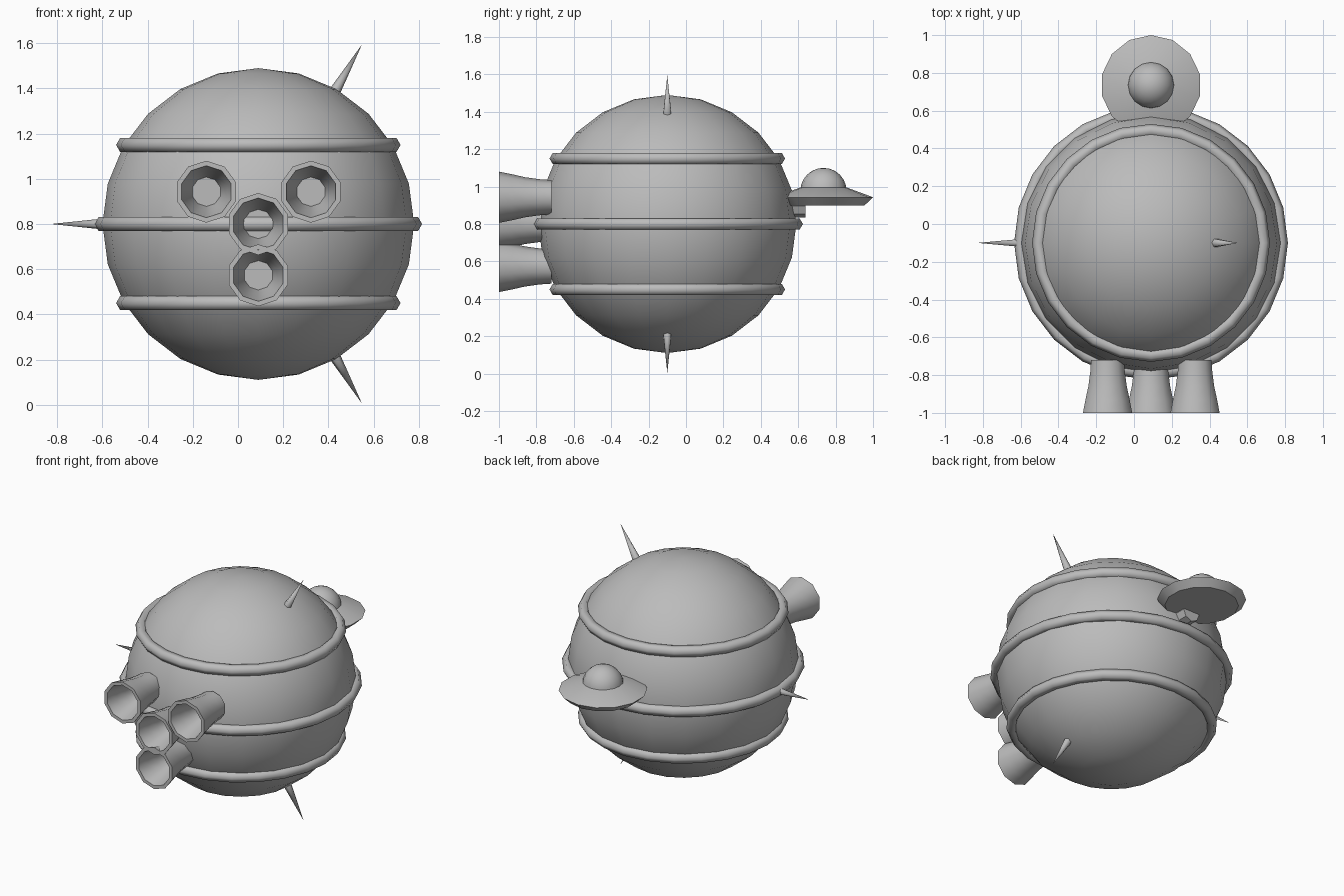
import bpy, bmesh, math
from mathutils import Vector, Matrix

if "Cube" in bpy.data.objects:
    bpy.data.objects.remove(bpy.data.objects["Cube"])

CENTRE = Vector((0.09, -0.10, 0.80))
R = 0.69

grey = bpy.data.materials.new("hull grey")
grey.diffuse_color = (0.5, 0.5, 0.5, 1)
grey.use_nodes = True
grey.node_tree.nodes["Principled BSDF"].inputs["Base Color"].default_value = grey.diffuse_color


def finish(bm, name, matrix, angle):
    bmesh.ops.remove_doubles(bm, verts=bm.verts, dist=1e-5)
    bmesh.ops.recalc_face_normals(bm, faces=bm.faces)
    me = bpy.data.meshes.new(name)
    bm.to_mesh(me)
    bm.free()
    me.materials.append(grey)
    ob = bpy.data.objects.new(name, me)
    bpy.context.collection.objects.link(ob)
    ob.matrix_world = matrix
    bpy.ops.object.select_all(action='DESELECT')
    ob.select_set(True)
    bpy.context.view_layer.objects.active = ob
    bpy.ops.object.shade_smooth_by_angle(angle=math.radians(angle))
    return ob


def lathe(name, profile, sides, matrix, closed=False, start=0.0, angle=40):
    """Spin (radius, height) points around local z."""
    bm = bmesh.new()
    rows = []
    for r, z in profile:
        if r < 1e-6:
            rows.append([bm.verts.new((0, 0, z))] * sides)
        else:
            rows.append([bm.verts.new((r * math.cos(start + math.tau * i / sides),
                                       r * math.sin(start + math.tau * i / sides), z))
                         for i in range(sides)])
    pairs = list(zip(rows, rows[1:]))
    if closed:
        pairs.append((rows[-1], rows[0]))
    for a, b in pairs:
        for i in range(sides):
            j = (i + 1) % sides
            quad = list(dict.fromkeys((a[i], a[j], b[j], b[i])))
            if len(quad) > 2:
                bm.faces.new(quad)
    return finish(bm, name, matrix, angle)


def at(x, y, z):
    return Matrix.Translation((x, y, z))


# Spherical hull
arc = [(R * math.sin(math.pi * k / 12), R * math.cos(math.pi * k / 12)) for k in range(13)]
lathe("hull", arc, 20, Matrix.Translation(CENTRE))

# Three hoops around the hull
for label, dz in (("lower", -0.35), ("middle", 0.0), ("upper", 0.35)):
    major = math.sqrt(R * R - dz * dz)
    hexagon = [(major + 0.035 * math.cos(math.tau * k / 6),
                0.035 * math.sin(math.tau * k / 6)) for k in range(6)]
    lathe(label + "_hoop", hexagon, 24,
          Matrix.Translation(CENTRE + Vector((0, 0, dz))), closed=True, angle=70)

# Spikes pointing out from the hull
for label, deg in (("upper", 60), ("lower", -60), ("side", 180)):
    a = math.radians(deg)
    d = Vector((math.cos(a), 0, math.sin(a)))
    turn = Vector((0, 0, 1)).rotation_difference(d).to_matrix().to_4x4()
    lathe(label + "_spike", [(0, 0.65), (0.028, 0.65), (0, 0.918)], 6,
          Matrix.Translation(CENTRE) @ turn, angle=65)

# Flared hollow engine nozzles facing forward
nozzle = [(0, 0.72), (0.092, 0.72), (0.096, 0.78), (0.107, 0.86), (0.123, 0.93), (0.137, 1.0),
          (0.115, 1.0), (0.098, 0.93), (0.080, 0.86), (0.065, 0.80), (0, 0.80)]
forward = Matrix.Rotation(math.pi / 2, 4, 'X')
for label, x, z in (("left", -0.14, 0.943), ("right", 0.323, 0.943),
                    ("centre", 0.09, 0.80), ("bottom", 0.09, 0.573)):
    lathe(label + "_nozzle", nozzle, 10, at(x, 0, z) @ forward, start=math.pi / 2)

# Saucer docked at the back
lathe("saucer", [(0, 0.90), (0.22, 0.90), (0.265, 0.943), (0.125, 0.995), (0, 1.0)],
      14, at(0.09, 0.735, 0), start=math.pi / 2, angle=40)

# Saucer dome
dome = [(0.124 * math.cos(math.pi / 2 * k / 6), 0.124 * math.sin(math.pi / 2 * k / 6))
        for k in range(7)]
lathe("saucer_dome", [(0, 0)] + dome, 16, at(0.09, 0.735, 0.976))

# Short docking stub below the saucer
lathe("docking_stub", [(0, -0.64), (0.06, -0.64), (0.06, -0.50), (0, -0.50)],
      8, at(0.09, 0, 0.895) @ forward, start=math.pi / 2)
